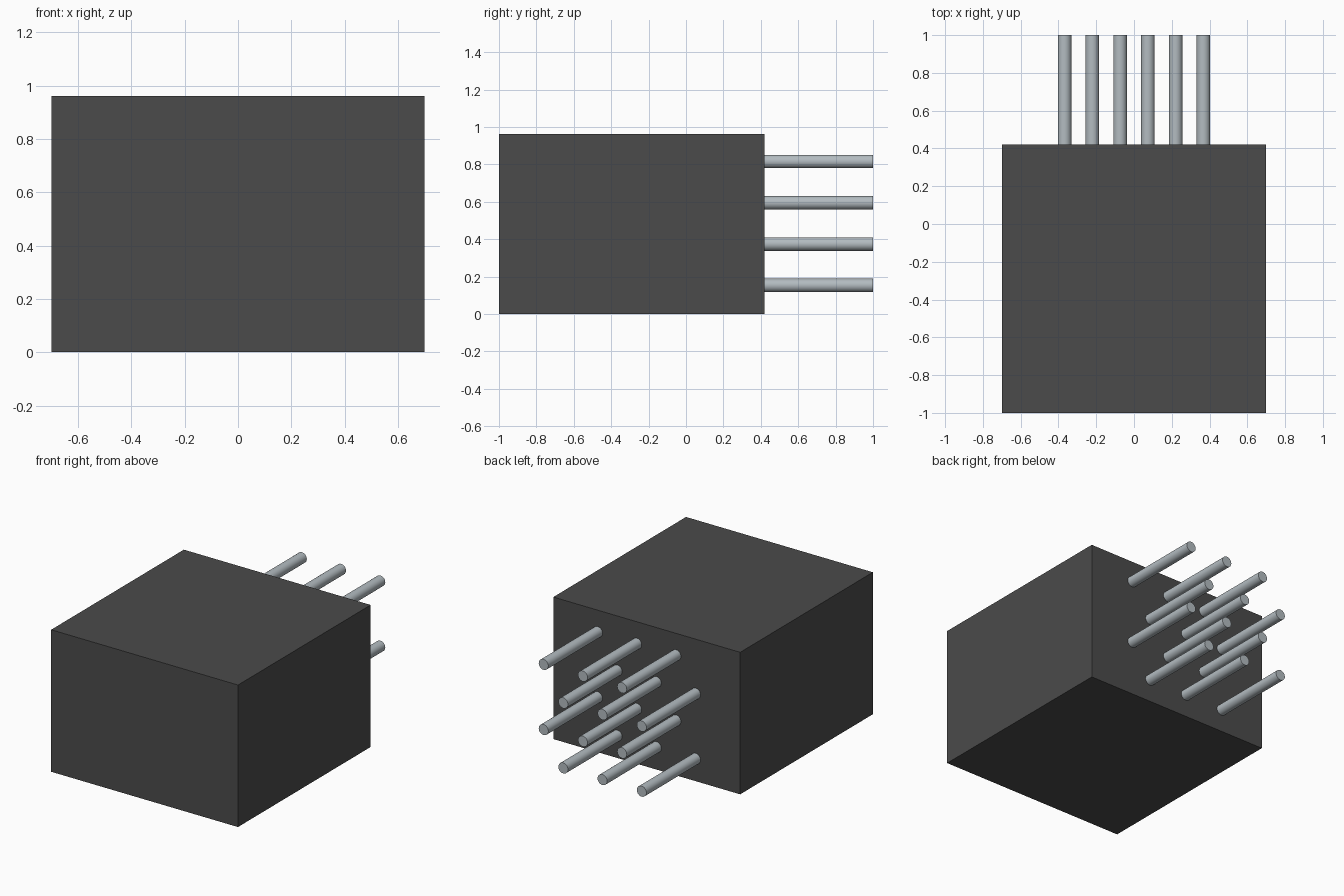
import bpy
import math

if "Cube" in bpy.data.objects:
    bpy.data.objects.remove(bpy.data.objects["Cube"], do_unlink=True)


def make_material(name, rgb, metallic=0.0):
    mat = bpy.data.materials.new(name)
    mat.use_nodes = True
    color = (*rgb, 1.0)
    mat.diffuse_color = color
    bsdf = mat.node_tree.nodes["Principled BSDF"]
    bsdf.inputs["Base Color"].default_value = color
    bsdf.inputs["Metallic"].default_value = metallic
    return mat


dark_grey = make_material("dark grey plastic", (0.07, 0.07, 0.07))
steel = make_material("pale steel", (0.45, 0.50, 0.53))

# Housing block
HALF_WIDTH, HEIGHT, FRONT, BACK = 0.70, 0.962, -1.0, 0.42
bpy.ops.mesh.primitive_cube_add(size=1, location=(0, (FRONT + BACK) / 2, HEIGHT / 2))
housing = bpy.context.object
housing.name = "housing"
housing.scale = (HALF_WIDTH * 2, BACK - FRONT, HEIGHT)
bpy.ops.object.transform_apply(location=False, rotation=False, scale=True)
housing.data.materials.append(dark_grey)

# Staggered grid of round pins on the back, slightly sunk into the housing
PIN_RADIUS, PIN_END, SINK = 0.036, 1.0, 0.01
COLUMN_STEP, ROW_STEP, LOWEST = 0.147, 0.2207, 0.153
start = BACK - SINK
for row in range(4):
    for col in range(row % 2, 6, 2):
        x = (col - 2.5) * COLUMN_STEP
        # rows alternate sides: the lowest row starts at the far -x column
        z = LOWEST + row * ROW_STEP
        bpy.ops.mesh.primitive_cylinder_add(
            vertices=24, radius=PIN_RADIUS, depth=PIN_END - start,
            location=(x, (start + PIN_END) / 2, z), rotation=(math.pi / 2, 0, 0))
        pin = bpy.context.object
        pin.name = f"pin_row{row + 1}_column{col + 1}"
        pin.data.materials.append(steel)
        bpy.ops.object.shade_smooth_by_angle(angle=math.radians(40))
